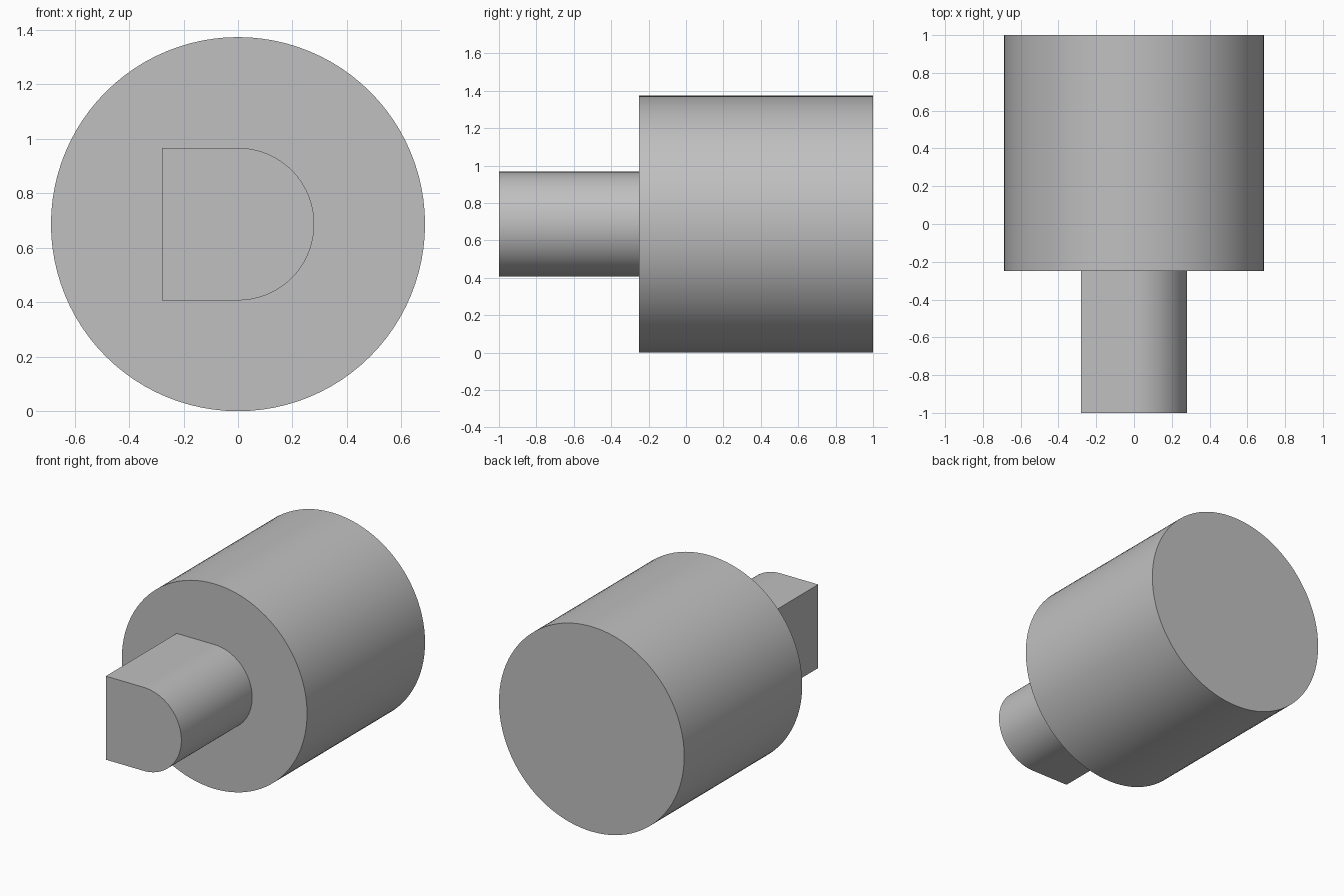
import bpy
import bmesh
from math import cos, sin, pi, radians

cube = bpy.data.objects.get("Cube")
if cube:
    bpy.data.objects.remove(cube, do_unlink=True)

RADIUS = 0.687    # main body
SHAFT = 0.28      # half width of the D-shaped shaft
AXIS_Z = RADIUS

grey = bpy.data.materials.new("plain grey")
colour = (0.527, 0.527, 0.527, 1)
grey.diffuse_color = colour
grey.use_nodes = True
grey.node_tree.nodes["Principled BSDF"].inputs["Base Color"].default_value = colour


def arc(radius, start, end, steps):
    """Points (x, z) along an arc around the axis."""
    angles = [start + (end - start) * i / steps for i in range(steps + 1)]
    return [(radius * cos(a), radius * sin(a)) for a in angles]


def extrude_profile(name, profile, y_front, y_back):
    """Solid made by sweeping an (x, z) outline along y."""
    bm = bmesh.new()
    face = bm.faces.new([bm.verts.new((x, y_front, z + AXIS_Z)) for x, z in profile])
    swept = bmesh.ops.extrude_face_region(bm, geom=[face], use_keep_orig=True)
    verts = [v for v in swept["geom"] if isinstance(v, bmesh.types.BMVert)]
    bmesh.ops.translate(bm, verts=verts, vec=(0, y_back - y_front, 0))
    bmesh.ops.recalc_face_normals(bm, faces=bm.faces)
    mesh = bpy.data.meshes.new(name)
    bm.to_mesh(mesh)
    bm.free()
    mesh.materials.append(grey)
    obj = bpy.data.objects.new(name, mesh)
    bpy.context.collection.objects.link(obj)
    bpy.ops.object.select_all(action="DESELECT")
    obj.select_set(True)
    bpy.context.view_layer.objects.active = obj
    bpy.ops.object.shade_smooth_by_angle(angle=radians(30))
    return obj


# Round main body
extrude_profile("main_body", arc(RADIUS, 0, 2 * pi, 96)[:-1], -0.25, 1)

# Shaft: half round on the left, square on the right
d_outline = arc(SHAFT, -pi / 2, pi / 2, 48) + [(-SHAFT, SHAFT), (-SHAFT, -SHAFT)]
extrude_profile("d_shaft", d_outline, -1, -0.25)
